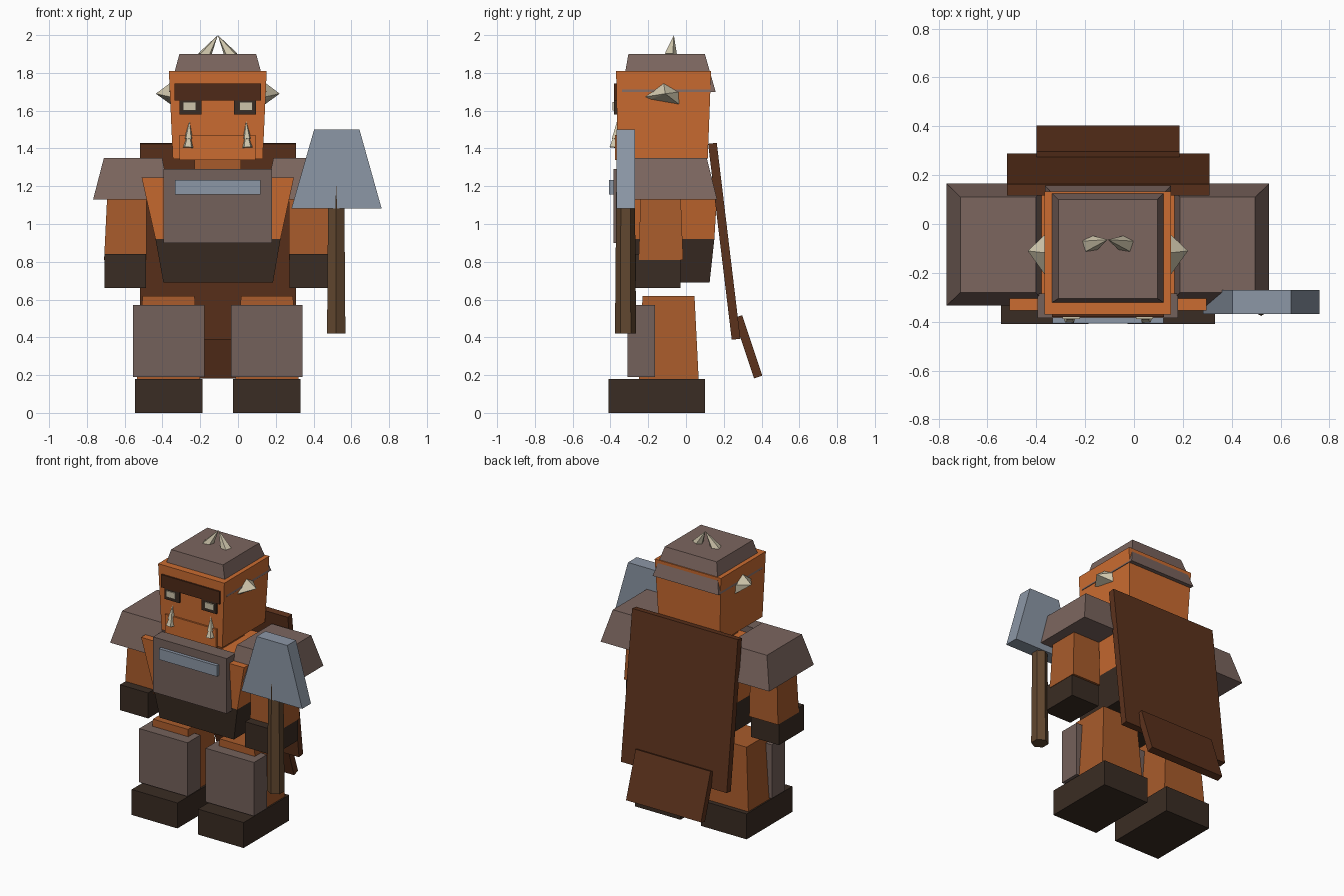
import bpy, bmesh
from math import atan2, hypot
from mathutils import Vector

if "Cube" in bpy.data.objects:
    bpy.data.objects.remove(bpy.data.objects["Cube"], do_unlink=True)

MID = -0.107  # body's plane of symmetry


def material(name, rgb):
    """Flat material from an 8-bit sRGB colour."""
    lin = [((c / 255 + 0.055) / 1.055) ** 2.4 for c in rgb] + [1.0]
    m = bpy.data.materials.new(name)
    m.use_nodes = True
    m.diffuse_color = lin
    m.node_tree.nodes["Principled BSDF"].inputs["Base Color"].default_value = lin
    return m


SKIN = material("orange skin", (203, 108, 49))
LIMB = material("dark orange skin", (168, 91, 43))
CAP = material("warm grey armour", (124, 102, 95))
PLATE = material("grey armour", (116, 97, 91))
CLOAK = material("cloak brown", (92, 50, 28))
BROW = material("brow brown", (78, 42, 24))
DARK = material("dark leather", (58, 44, 35))
STEEL = material("blue steel", (140, 151, 166))
WOOD = material("haft wood", (97, 71, 47))
BONE = material("bone", (206, 197, 171))


def finish(name, bm, mat):
    bmesh.ops.recalc_face_normals(bm, faces=bm.faces)
    mesh = bpy.data.meshes.new(name)
    bm.to_mesh(mesh)
    bm.free()
    mesh.materials.append(mat)
    ob = bpy.data.objects.new(name, mesh)
    bpy.context.collection.objects.link(ob)
    return ob


def box(name, mat, x, y, z, top_x=None, top_y=None):
    """Box between ranges; the top may have its own x and y ranges."""
    bm = bmesh.new()
    bmesh.ops.create_cube(bm, size=1)
    for v in bm.verts:
        up = v.co.z > 0
        rx = top_x if up and top_x else x
        ry = top_y if up and top_y else y
        v.co = (rx[v.co.x > 0], ry[v.co.y > 0], z[up])
    return finish(name, bm, mat)


def spike(name, mat, base, tip, radius, sides=5, tip_radius=0):
    """Faceted cone or rod from base to tip."""
    base, tip = Vector(base), Vector(tip)
    axis = tip - base
    bm = bmesh.new()
    bmesh.ops.create_cone(bm, cap_ends=True, segments=sides, radius1=radius,
                          radius2=tip_radius, depth=axis.length)
    turn = Vector((0, 0, 1)).rotation_difference(axis)
    for v in bm.verts:
        v.co = turn @ v.co + (base + tip) / 2
    return finish(name, bm, mat)


def pair(ob):
    """Add the copy on the model's left, across the body's middle."""
    bm = bmesh.new()
    bm.from_mesh(ob.data)
    for v in bm.verts:
        v.co.x = 2 * MID - v.co.x
    finish("left_" + ob.name, bm, ob.data.materials[0])
    ob.name = "right_" + ob.name


def slab(name, mat, x, start, end, thick):
    """Leaning board whose centre line runs between two (y, z) points."""
    (y0, z0), (y1, z1) = start, end
    ob = box(name, mat, x, (-thick / 2, thick / 2), (-hypot(y1 - y0, z1 - z0) / 2,
                                                   hypot(y1 - y0, z1 - z0) / 2))
    ob.location = (0, (y0 + y1) / 2, (z0 + z1) / 2)
    ob.rotation_euler.x = atan2(y1 - y0, z0 - z1)
    return ob


# Legs
pair(box("boot", DARK, (-0.545, -0.187), (-0.41, 0.10), (0, 0.18)))
pair(box("leg", LIMB, (-0.535, -0.20), (-0.25, 0.067), (0.18, 0.62),
         (-0.505, -0.23), (-0.23, 0.045)))
pair(box("shin_guard", PLATE, (-0.556, -0.178), (-0.31, -0.165), (0.19, 0.57)))

# Torso
box("trousers", DARK, (-0.395, 0.185), (-0.31, 0.125), (0.69, 0.92),
    (-0.437, 0.225), (-0.329, 0.15))
box("chest", SKIN, (-0.437, 0.225), (-0.329, 0.15), (0.92, 1.245),
    (-0.51, 0.296), (-0.355, 0.17))
box("chest_plate", PLATE, (-0.395, 0.181), (-0.385, -0.285), (0.90, 1.29))
box("chest_bar", STEEL, (-0.334, 0.12), (-0.408, -0.38), (1.155, 1.232))
box("neck", LIMB, (-0.23, 0.016), (-0.25, 0.05), (1.2, 1.36))

# Arms
pair(box("arm", LIMB, (-0.709, -0.484), (-0.25, -0.015), (0.81, 1.2),
         (-0.69, -0.484), (-0.24, -0.03)))
pair(box("hand", DARK, (-0.706, -0.486), (-0.31, -0.03), (0.66, 0.84)))
pair(box("shoulder_pad", CAP, (-0.767, -0.355), (-0.334, 0.165), (1.13, 1.35),
         (-0.71, -0.402), (-0.28, 0.11)))

# Head
box("head", SKIN, (-0.345, 0.131), (-0.362, 0.115), (1.345, 1.81),
    (-0.366, 0.152), (-0.37, 0.133))
box("jaw", SKIN, (-0.31, 0.093), (-0.376, -0.25), (1.34, 1.47))
box("brow", BROW, (-0.336, 0.122), (-0.38, -0.3), (1.655, 1.745))
pair(box("eye_socket", DARK, (-0.309, -0.193), (-0.38, -0.32), (1.58, 1.662)))
pair(box("eye", BONE, (-0.292, -0.222), (-0.388, -0.34), (1.602, 1.645)))
box("cap", CAP, (-0.365, 0.151), (-0.34, 0.157), (1.70, 1.90),
    (-0.31, 0.096), (-0.305, 0.1))

# Tusks and horns
pair(spike("tusk_tip", BONE, (-0.262, -0.373, 1.45), (-0.257, -0.365, 1.545), 0.024))
pair(spike("tusk_root", BONE, (-0.264, -0.38, 1.405), (-0.258, -0.37, 1.5), 0.03))
pair(spike("cap_horn", BONE, (-0.18, -0.083, 1.885), (MID, -0.064, 2.0), 0.038))

# Side horns rise to a point from an irregular five-sided base
bm = bmesh.new()
rim = [bm.verts.new((-0.345, y, z)) for y, z in
       ((-0.235, 1.67), (-0.12, 1.757), (-0.025, 1.70), (-0.025, 1.625), (-0.2, 1.655))]
point = bm.verts.new((-0.435, -0.11, 1.69))
bm.faces.new(rim)
for a, b in zip(rim, rim[1:] + rim[:1]):
    bm.faces.new((a, b, point))
pair(finish("side_horn", bm, BONE))

# Cloak
slab("cloak", CLOAK, (-0.52, 0.308), (0.14, 1.427), (0.265, 0.39), 0.046)
slab("cloak_tail", CLOAK, (-0.40, 0.187), (0.275, 0.51), (0.382, 0.19), 0.046)

# Axe
spike("axe_haft", WOOD, (0.52, -0.32, 0.42), (0.52, -0.32, 1.2), 0.056, 6, 0.049)
box("axe_head", STEEL, (0.283, 0.76), (-0.368, -0.27), (1.083, 1.50), (0.403, 0.643))
